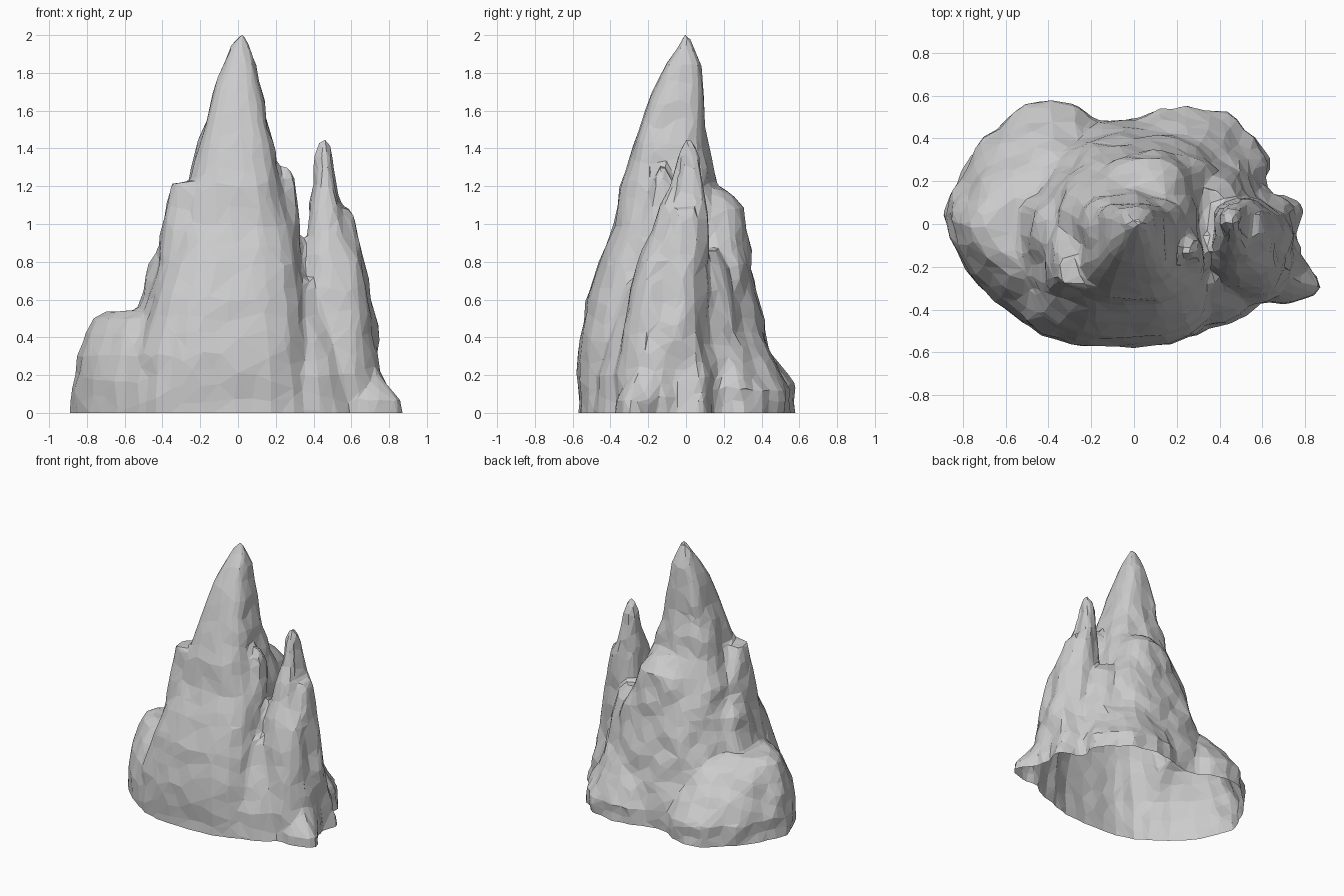
import bpy, bmesh, math
from mathutils import Vector, noise

cube = bpy.data.objects.get("Cube")
if cube:
    bpy.data.objects.remove(cube, do_unlink=True)

body = bmesh.new()


def mass(*sections, sides=20, squareness=2.5):
    """Closed loft through (z, x_min, x_max, y_min, y_max) rings."""
    rings = []
    for z, x0, x1, y0, y1 in sections:
        ring = []
        for i in range(sides):
            a = math.tau * i / sides
            c, s = math.cos(a), math.sin(a)
            u = math.copysign(abs(c) ** (2 / squareness), c)
            v = math.copysign(abs(s) ** (2 / squareness), s)
            ring.append(body.verts.new(((x0 + x1 + u * (x1 - x0)) / 2,
                                        (y0 + y1 + v * (y1 - y0)) / 2, z)))
        rings.append(ring)
    for low, high in zip(rings, rings[1:]):
        for i in range(sides):
            j = (i + 1) % sides
            body.faces.new((low[i], low[j], high[j], high[i]))
    body.faces.new(rings[0][::-1])
    body.faces.new(rings[-1])


# Broad foot of the main peak
mass((-.1, -.6, .47, -.565, .36), (.3, -.56, .41, -.575, .34),
     (.6, -.47, .37, -.525, .3), (.8, -.41, .34, -.46, .28), squareness=3.2)

# Main peak
mass((.5, -.46, .37, -.53, .32), (.8, -.41, .34, -.465, .28),
     (1, -.35, .31, -.38, .24), (1.2, -.26, .24, -.35, .16),
     (1.5, -.19, .17, -.25, .105), (1.7, -.135, .13, -.18, .095),
     (1.84, -.08, .1, -.11, .08), (1.94, -.04, .06, -.04, .04),
     (2.01, .01, .03, -.01, .01), squareness=2.9)

# Low lobe at the right, with a blunt corner, sloping down to the back
mass((-.1, -.885, .1, -.5, .58), (.15, -.88, .1, -.5, .58),
     (.3, -.85, .08, -.46, .47), (.42, -.81, .05, -.38, .37),
     (.5, -.77, 0, -.3, .27), (.54, -.7, -.1, -.22, .18),
     squareness=1.6)

# Stepped fins climbing from the lobe
mass((.3, -.56, 0, -.42, .2), (.6, -.48, 0, -.39, .16),
     (.9, -.41, 0, -.36, .06), (1.1, -.39, 0, -.31, -.06),
     (1.22, -.36, -.15, -.29, -.14), squareness=3.2)
mass((.4, -.6, -.2, -.3, .2), (.6, -.51, -.2, -.24, .14),
     (.78, -.47, -.2, -.2, .1), (.9, -.42, -.3, -.14, .04))

# Long back slope rising to a shelf
mass((-.1, -.5, .52, -.1, .5), (.2, -.45, .49, -.1, .48),
     (.35, -.4, .46, 0, .435), (.6, -.32, .41, 0, .385),
     (.9, -.2, .31, 0, .335), (1.08, -.11, .23, 0, .31),
     (1.19, -.06, .17, 0, .2))

# Bulging skirt at the back left corner
mass((-.1, -.16, .65, -.2, .54), (.12, -.16, .64, -.2, .56),
     (.22, -.12, .59, -.2, .5), (.4, -.05, .52, -.2, .4), squareness=2)

# Saddle wall joining the side spire to the back slope
mass((-.1, .1, .66, -.2, .36), (.3, .1, .6, -.2, .3),
     (.6, .15, .54, -.15, .25), (.78, .2, .49, -.08, .21),
     (.86, .25, .43, 0, .17))

# Front apron joining the side spire to the main peak
mass((-.1, .05, .64, -.49, .1), (.2, .05, .58, -.47, .1),
     (.45, .1, .53, -.39, .1), (.7, .15, .46, -.29, .1))

# Side spire and its lower twin peak
mass((-.1, .3, .8, -.38, .2), (.2, .3, .76, -.37, .16),
     (.5, .31, .72, -.33, .11), (.8, .34, .67, -.26, .11),
     (1.02, .37, .57, -.16, .12), (1.2, .4, .53, -.09, .1),
     (1.34, .42, .51, -.05, .07), (1.45, .44, .47, 0, .02))
mass((.6, .45, .7, -.25, .09), (.9, .5, .65, -.15, .08),
     (1.08, .53, .59, -.06, .05))

# Thin needle between the peaks
mass((.4, .1, .38, -.38, .1), (.85, .15, .33, -.28, 0),
     (1.1, .18, .32, -.2, -.04), (1.24, .22, .3, -.17, -.07),
     (1.31, .24, .27, -.14, -.1))

# Buttresses fanning out on the left side: (x, y, half width, height)
for x, y, w, h in ((.87, -.26, .11, .25), (.8, -.09, .08, .34),
                   (.78, .05, .07, .26), (.65, .22, .09, .3)):
    mass((-.1, x - .4, x, y - w, y + w),
         (h * .25, x - .4, x - .01, y - w, y + w),
         (h, x - .35, x - .13, y * .8 - w / 2, y * .8 + w / 2), squareness=3)

bmesh.ops.recalc_face_normals(body, faces=body.faces[:])
mesh = bpy.data.meshes.new("rock_spires")
body.to_mesh(mesh)
body.free()
rock = bpy.data.objects.new("rock_spires", mesh)
bpy.context.collection.objects.link(rock)
bpy.context.view_layer.objects.active = rock
rock.select_set(True)


def apply(kind, **settings):
    mod = rock.modifiers.new(kind.title(), kind)
    for key, value in settings.items():
        setattr(mod, key, value)
    bpy.ops.object.modifier_apply(modifier=mod.name)


# Fuse the masses into one skin
apply('REMESH', mode='VOXEL', voxel_size=.02)
apply('SMOOTH', factor=.5, iterations=3)

# Weather it: upright ribs, strongest on the craggy side, calm on the front
shifts = []
for v in rock.data.vertices:
    p, n = v.co, v.normal
    crag = min(1, max(0, (p.x - .3) * 3))
    calm = .35 if n.y < -.3 else .7
    ribs = noise.noise(Vector((p.x * 8, p.y * 8, p.z * 2)))
    chips = noise.noise(p * 7 + Vector((5, 2, 7)))
    fade = min(1, max(0, (2 - p.z) * 2))
    amount = (ribs * (.02 + .03 * crag) + chips * .03) * calm * fade
    shifts.append(Vector((n.x, n.y, n.z * .4)) * amount)
for v, shift in zip(rock.data.vertices, shifts):
    v.co += shift

# Break into irregular facets
apply('DECIMATE', ratio=min(1, 2600 / (2 * len(rock.data.polygons))))

# Cut the open underside level with the ground
bm = bmesh.new()
bm.from_mesh(rock.data)
bmesh.ops.bisect_plane(bm, geom=bm.verts[:] + bm.edges[:] + bm.faces[:],
                       plane_co=(0, 0, 0), plane_no=(0, 0, 1),
                       clear_inner=True)
bm.to_mesh(rock.data)
bm.free()

# Stone colour
stone = bpy.data.materials.new("grey_stone")
stone.use_nodes = True
colour = (.6, .6, .6, 1)
stone.diffuse_color = colour
stone.node_tree.nodes["Principled BSDF"].inputs["Base Color"].default_value = colour
rock.data.materials.clear()
rock.data.materials.append(stone)
bpy.ops.object.shade_flat()
